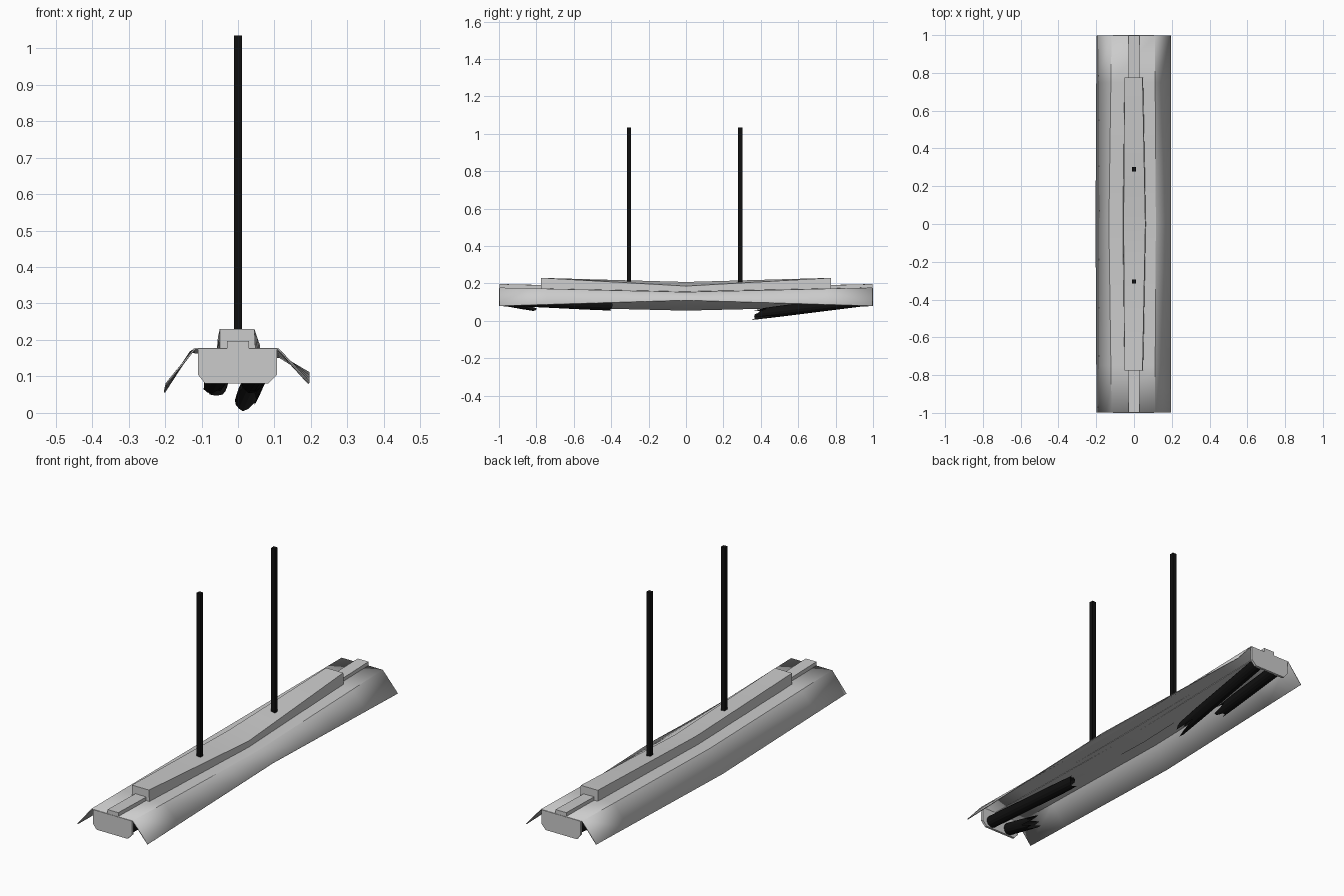
import bpy, bmesh, math, random
from mathutils import Vector

random.seed(4)
if "Cube" in bpy.data.objects:
    bpy.data.objects.remove(bpy.data.objects["Cube"], do_unlink=True)


def material(name, value):
    m = bpy.data.materials.new(name)
    m.use_nodes = True
    m.diffuse_color = (value, value, value, 1)
    m.node_tree.nodes["Principled BSDF"].inputs["Base Color"].default_value = m.diffuse_color
    return m


GREY = material("painted grey metal", 0.6)
BLACK = material("black", 0.005)


def finish(name, bm, mat, smooth=False):
    mesh = bpy.data.meshes.new(name)
    bmesh.ops.recalc_face_normals(bm, faces=bm.faces)
    bm.to_mesh(mesh)
    bm.free()
    mesh.materials.append(mat)
    ob = bpy.data.objects.new(name, mesh)
    bpy.context.collection.objects.link(ob)
    if smooth:
        bpy.ops.object.select_all(action="DESELECT")
        ob.select_set(True)
        bpy.context.view_layer.objects.active = ob
        bpy.ops.object.shade_smooth_by_angle(angle=math.radians(20))
    return ob


def sagging_loft(name, half, end, middle, closed, steps=8):
    """Sweep a profile along y, bending from the end shape to the middle shape."""
    bm = bmesh.new()
    rows = []
    for i in range(steps + 1):
        y = half * (2 * i / steps - 1)
        w = 1 - abs(y) / half
        rows.append([bm.verts.new((a[0] + (b[0] - a[0]) * w, y, a[1] + (b[1] - a[1]) * w))
                     for a, b in zip(end, middle)])
    n = len(end)
    for r, s in zip(rows, rows[1:]):
        for k in range(n if closed else n - 1):
            j = (k + 1) % n
            bm.faces.new((r[k], r[j], s[j], s[k]))
    if closed:
        bm.faces.new(rows[0])
        bm.faces.new(rows[-1])
    return finish(name, bm, GREY, True)


# Bent sheet reflector, open underneath
reflector = sagging_loft(
    "reflector", 0.997,
    [(-0.197, 0.08), (-0.118, 0.176), (0.11, 0.176), (0.194, 0.08)],
    [(-0.202, 0.056), (-0.132, 0.166), (0.115, 0.152), (0.195, 0.11)], False)
sheet = reflector.modifiers.new("thickness", "SOLIDIFY")
sheet.thickness = 0.004
sheet.offset = 0

# Narrow spine and the wider cover on top of it
sagging_loft("spine", 0.998,
             [(-0.03, 0.172), (0.03, 0.172), (0.03, 0.197), (-0.03, 0.197)],
             [(-0.03, 0.155), (0.03, 0.152), (0.03, 0.17), (-0.03, 0.175)], True)
sagging_loft("cover", 0.775,
             [(-0.05, 0.172), (0.048, 0.172), (0.045, 0.23), (-0.05, 0.23)],
             [(-0.06, 0.155), (0.063, 0.15), (0.06, 0.186), (-0.055, 0.208)], True)

# Chamfered end plates that hold the tubes
PLATE = [(-0.09, 0.08), (0.083, 0.08), (0.107, 0.105), (0.107, 0.176),
         (-0.11, 0.176), (-0.11, 0.105)]
for side, name in ((-1, "front_end_plate"), (1, "back_end_plate")):
    bm = bmesh.new()
    face = bm.faces.new([bm.verts.new((x, side, z)) for x, z in PLATE])
    ext = bmesh.ops.extrude_face_region(bm, geom=[face])
    for v in ext["geom"]:
        if isinstance(v, bmesh.types.BMVert):
            v.co.y -= side * 0.012
    finish(name, bm, GREY)

# Square hanging rods
for y, name in ((-0.305, "front_rod"), (0.29, "back_rod")):
    bm = bmesh.new()
    bmesh.ops.create_cube(bm, size=1)
    for v in bm.verts:
        v.co = (v.co.x * 0.022, y + v.co.y * 0.022, 0.615 + v.co.z * 0.84)
    finish(name, bm, BLACK)


# Broken tubes with jagged tips, hanging from the end plates
def broken_tube(name, start, tip, jag, radius=0.03, sides=14):
    start, tip = Vector(start), Vector(tip)
    axis = (tip - start).normalized()
    u = axis.cross(Vector((0, 0, 1))).normalized()
    v = axis.cross(u)
    bm = bmesh.new()
    rings = [[], [], []]
    for k in range(sides):
        a = math.tau * k / sides
        off = (u * math.cos(a) + v * math.sin(a)) * radius
        cut = random.uniform(0, jag) * (1 if k % 2 else 0.4)
        rings[0].append(bm.verts.new(start + off))
        rings[1].append(bm.verts.new(tip + off - axis * jag))
        rings[2].append(bm.verts.new(tip + off * 0.95 - axis * cut))
    for r, s in zip(rings, rings[1:]):
        for k in range(sides):
            j = (k + 1) % sides
            bm.faces.new((r[k], r[j], s[j], s[k]))
    bm.faces.new(rings[0])
    finish(name, bm, BLACK, True)


broken_tube("front_left_tube", (0.055, -0.985, 0.112), (0.035, -0.38, 0.082), 0.15)
broken_tube("front_right_tube", (-0.05, -0.985, 0.112), (-0.07, -0.78, 0.075), 0.1)
broken_tube("back_left_tube", (0.055, 0.985, 0.112), (0.018, 0.33, 0.03), 0.18)
broken_tube("back_right_tube", (-0.05, 0.985, 0.112), (-0.06, 0.55, 0.072), 0.13)
